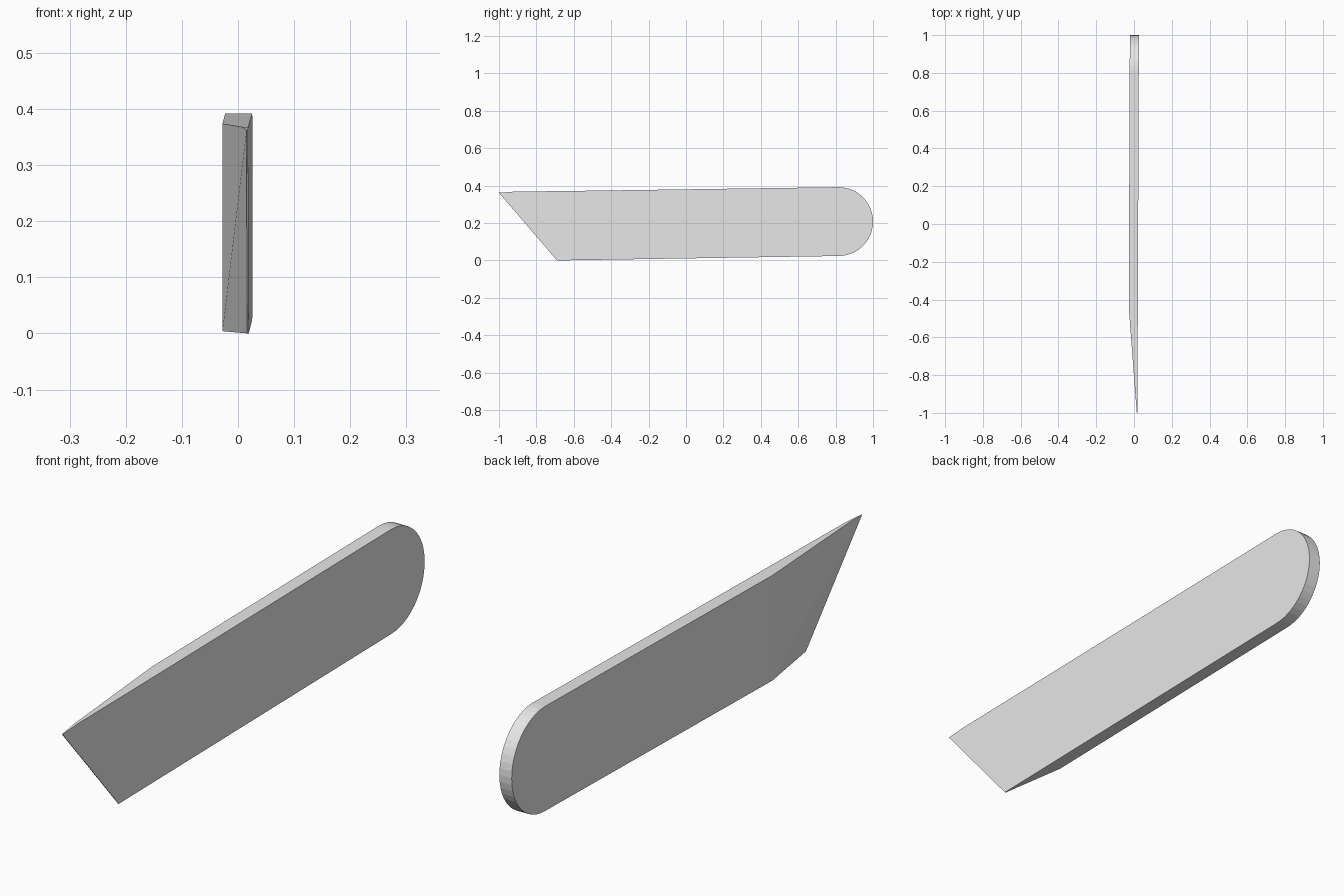
import bpy, bmesh, math

cube = bpy.data.objects.get("Cube")
if cube:
    bpy.data.objects.remove(cube, do_unlink=True)

# One plain grey for the whole blade
grey = bpy.data.materials.new("light grey")
grey.use_nodes = True
colour = (0.8, 0.8, 0.8, 1)
grey.diffuse_color = colour
grey.node_tree.nodes["Principled BSDF"].inputs["Base Color"].default_value = colour

BREAK_Y = -0.44          # where the ground edge starts
RADIUS = 0.184           # rounded end
END_Y, END_Z = 0.816, 0.208
ARC_STEPS = 24


def right_x(y):
    return 0.022 + 0.004 * y


def left_x(y, z):
    """Full thickness behind the break, ground down to a thin edge ahead of it."""
    full = right_x(y) - 0.048
    if y >= BREAK_Y:
        return full
    edge_y = -0.69 - 0.31 * z / 0.362
    t = min(1, (BREAK_Y - y) / (BREAK_Y - edge_y))
    return full + t * 0.045


# Side profile: ground edge first, then the rounded end
profile = [(BREAK_Y, 0.374), (-0.92, 0.368), (-1.0, 0.362), (-0.69, 0.0), (BREAK_Y, 0.004)]
for i in range(ARC_STEPS + 1):
    a = -math.pi / 2 + math.pi * i / ARC_STEPS
    profile.append((END_Y + RADIUS * math.cos(a), END_Z + RADIUS * math.sin(a)))

bm = bmesh.new()
right = [bm.verts.new((right_x(y), y, z)) for y, z in profile]
left = [bm.verts.new((left_x(y, z), y, z)) for y, z in profile]

# Flat right side, rim, and left side with its ground bevel
bm.faces.new(right)
n = len(profile)
for i in range(n):
    j = (i + 1) % n
    bm.faces.new((right[i], right[j], left[j], left[i]))
top_break, near_tip, tip, corner, bottom_break = left[:5]
bm.faces.new([top_break] + left[4:])
bm.faces.new((top_break, near_tip, tip))
bm.faces.new((top_break, tip, bottom_break))
bm.faces.new((bottom_break, tip, corner))
bmesh.ops.recalc_face_normals(bm, faces=bm.faces[:])

mesh = bpy.data.meshes.new("blade")
bm.to_mesh(mesh)
bm.free()
mesh.materials.append(grey)
blade = bpy.data.objects.new("blade", mesh)
bpy.context.collection.objects.link(blade)
